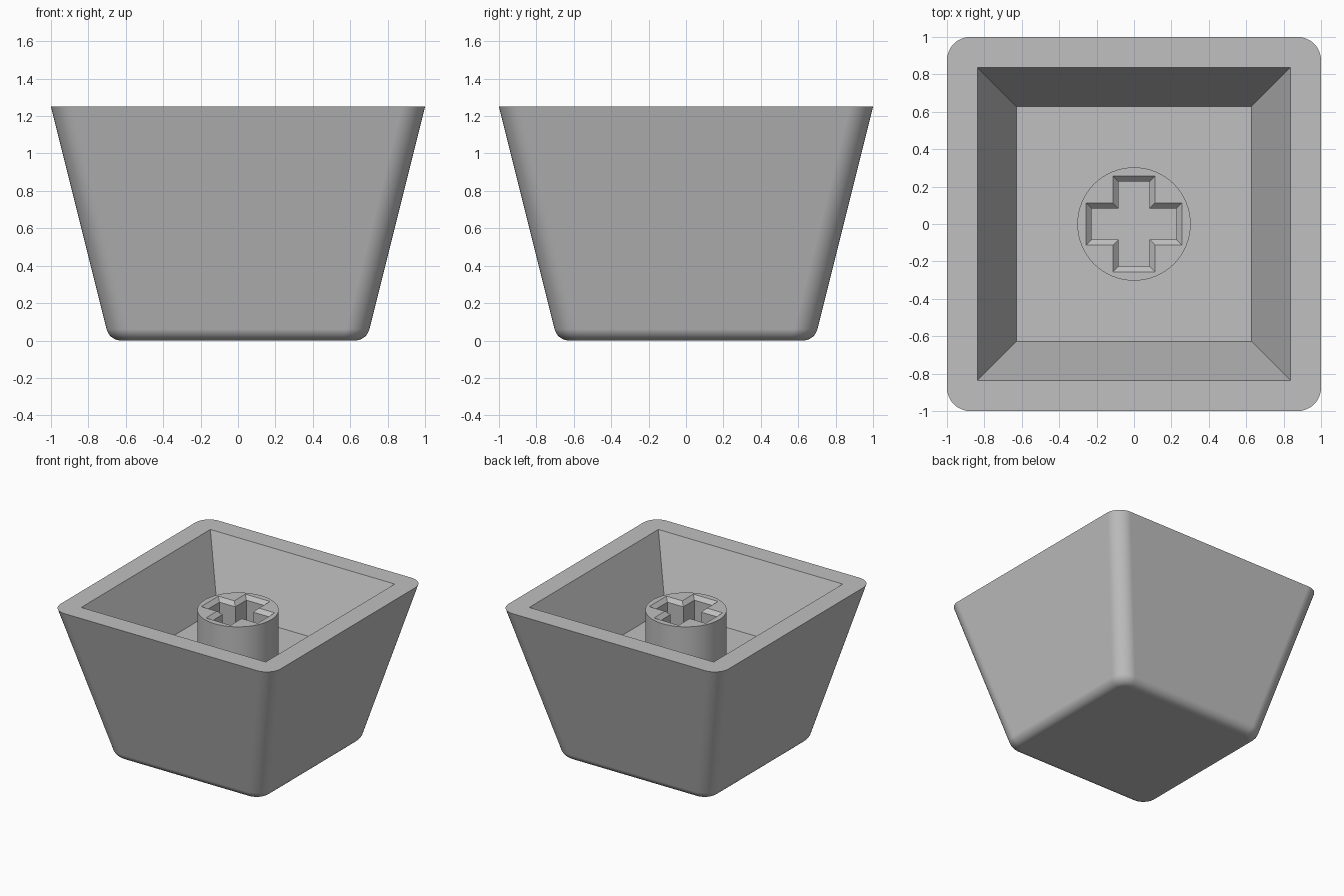
import bpy, bmesh, math

if "Cube" in bpy.data.objects:
    bpy.data.objects.remove(bpy.data.objects["Cube"])

plastic = bpy.data.materials.new("light_grey_plastic")
plastic.diffuse_color = (0.53, 0.53, 0.53, 1)
plastic.use_nodes = True
plastic.node_tree.nodes["Principled BSDF"].inputs["Base Color"].default_value = plastic.diffuse_color

RIM_Z, FLOOR_Z, STEM_Z = 1.25, 0.73, 1.135
CORNER, SEGMENTS = 0.125, 10


def rounded_square(half, radius, z):
    """Ring of a square with rounded corners; radius 0 gives sharp corners."""
    ring = []
    for quarter in range(4):
        a0 = quarter * math.pi / 2
        mid = a0 + math.pi / 4
        cx = math.copysign(half - radius, math.cos(mid))
        cy = math.copysign(half - radius, math.sin(mid))
        for i in range(SEGMENTS + 1):
            a = a0 + i / SEGMENTS * math.pi / 2
            ring.append((cx + radius * math.cos(a), cy + radius * math.sin(a), z))
    return ring


def circle(radius, z, n):
    return [(radius * math.cos(2 * math.pi * i / n),
             radius * math.sin(2 * math.pi * i / n), z) for i in range(n)]


def cross(length, width, z, n):
    """Plus-shaped ring, its 12 corners shared out among n points by angle."""
    corners = []
    for q in range(4):
        c, s = round(math.cos(q * math.pi / 2)), round(math.sin(q * math.pi / 2))
        for x, y in ((length, -width), (length, width), (width, width)):
            corners.append((c * x - s * y, s * x + c * y, z))
    ring = []
    for i in range(n):
        a = 2 * math.pi * (i + 0.5) / n
        ring.append(max(corners, key=lambda p: (p[0] * math.cos(a) + p[1] * math.sin(a))
                        / math.hypot(p[0], p[1])))
    return ring


def loft(name, rings, cap_start, cap_end):
    """Skin equal-length rings, merging the points that coincide."""
    bm = bmesh.new()
    loops = [[bm.verts.new(p) for p in ring] for ring in rings]
    for a, b in zip(loops, loops[1:]):
        for i in range(len(a)):
            j = (i + 1) % len(a)
            bm.faces.new((a[i], a[j], b[j], b[i]))
    if cap_start:
        bm.faces.new(loops[0][::-1])
    if cap_end:
        bm.faces.new(loops[-1])
    bmesh.ops.remove_doubles(bm, verts=bm.verts[:], dist=1e-4)
    mesh = bpy.data.meshes.new(name)
    bm.to_mesh(mesh)
    bm.free()
    mesh.materials.append(plastic)
    obj = bpy.data.objects.new(name, mesh)
    bpy.context.collection.objects.link(obj)
    bpy.ops.object.select_all(action='DESELECT')
    obj.select_set(True)
    bpy.context.view_layer.objects.active = obj
    bpy.ops.object.shade_smooth_by_angle(angle=math.radians(30))
    weighted = obj.modifiers.new("even_shading", 'WEIGHTED_NORMAL')
    weighted.keep_sharp = True
    return obj


# Tapered shell: rounded bottom edge, sloped walls, flat rim, sharp-cornered cavity
slope = math.atan(0.25)
fillet = 0.08
base_half = 1 - RIM_Z * math.tan(slope)
centre = base_half - fillet * math.tan(math.pi / 4 - slope / 2)
shell = []
for i in range(9):
    a = -math.pi / 2 + i / 8 * (math.pi / 2 - slope)
    half = centre + fillet * math.cos(a)
    z = fillet + fillet * math.sin(a)
    inset = base_half + z * math.tan(slope) - half
    shell.append(rounded_square(half, CORNER - inset, z))
shell.append(rounded_square(1.0, CORNER, RIM_Z))
shell.append(rounded_square(0.838, 0, RIM_Z))
shell.append(rounded_square(0.628, 0, FLOOR_Z))
loft("cap_shell", shell, True, True)

# Round stem with a chamfered plus-shaped socket
N = 64
loft("stem", [
    circle(0.303, FLOOR_Z, N),
    circle(0.303, STEM_Z, N),
    cross(0.256, 0.112, STEM_Z, N),
    cross(0.226, 0.082, STEM_Z - 0.03, N),
    cross(0.226, 0.082, FLOOR_Z, N),
], False, False)
